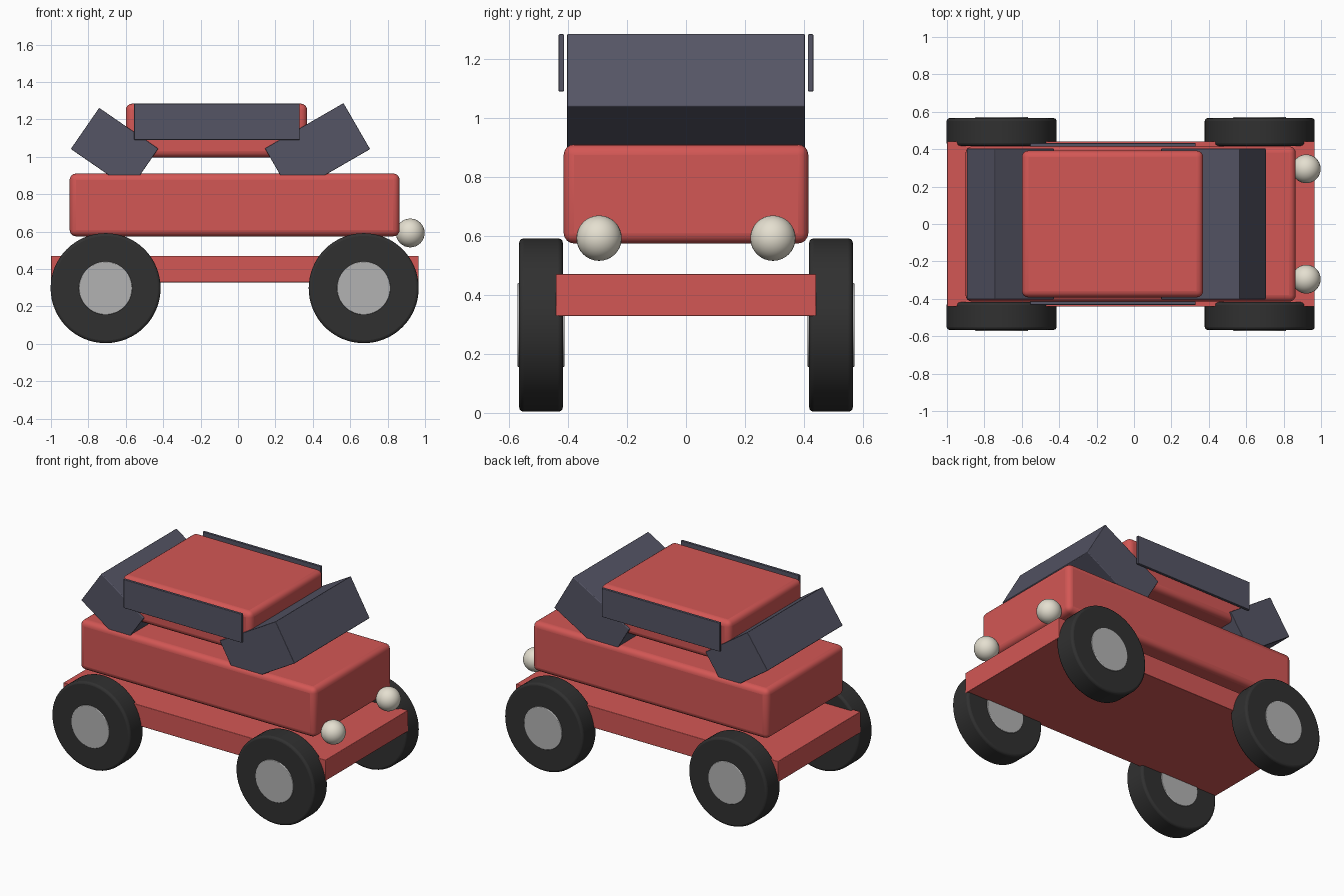
import bpy
from math import radians

if "Cube" in bpy.data.objects:
    bpy.data.objects.remove(bpy.data.objects["Cube"])


def material(name, rgb):
    m = bpy.data.materials.new(name)
    m.diffuse_color = (*rgb, 1)
    m.use_nodes = True
    m.node_tree.nodes["Principled BSDF"].inputs["Base Color"].default_value = m.diffuse_color
    return m


RED = material("red_paint", (0.65, 0.095, 0.09))
GLASS = material("dark_glass", (0.09, 0.09, 0.13))
RUBBER = material("rubber", (0.03, 0.03, 0.03))
METAL = material("hub_metal", (0.45, 0.45, 0.45))
CREAM = material("lamp_cream", (0.78, 0.74, 0.63))


def finish(name, mat, bevel=0, segments=4):
    """Name, colour, round and shade the active object."""
    ob = bpy.context.object
    ob.name = name
    ob.data.materials.append(mat)
    bpy.ops.object.transform_apply(location=False, rotation=True, scale=True)
    if bevel:
        mod = ob.modifiers.new("rounding", 'BEVEL')
        mod.width = bevel
        mod.segments = segments
        mod.limit_method = 'ANGLE'
        bpy.ops.object.shade_smooth_by_angle(angle=radians(35))
    return ob


def box(name, centre, size, mat, bevel=0, tilt=0):
    bpy.ops.mesh.primitive_cube_add(size=1, location=centre, rotation=(0, radians(tilt), 0))
    bpy.context.object.scale = size
    return finish(name, mat, bevel)


def disc(name, centre, radius, width, mat, bevel):
    bpy.ops.mesh.primitive_cylinder_add(vertices=64, radius=radius, depth=width,
                                        location=centre, rotation=(radians(90), 0, 0))
    return finish(name, mat, bevel, 3)


# Chassis, body and roof
box("chassis", (-0.017, 0, 0.40), (1.965, 0.884, 0.142), RED, 0.004)
box("body", (-0.018, 0, 0.743), (1.765, 0.83, 0.336), RED, 0.035)
box("roof", (-0.115, 0, 1.141), (0.97, 0.785, 0.288), RED, 0.035)

# Tilted window blocks, sunk into the body
box("windscreen", (0.425, 0, 1.043), (0.485, 0.806, 0.284), GLASS, 0.004, tilt=-30)
box("rear_window", (-0.66, 0, 1.043), (0.384, 0.806, 0.267), GLASS, 0.004, tilt=34.6)

for side, s in (("right", -1), ("left", 1)):
    # Side window panels
    box(f"side_window_{side}", (-0.113, s * 0.423, 1.188), (0.885, 0.018, 0.194), GLASS, 0.003)

    # Wheels with hubs
    for end, x in (("rear", -0.708), ("front", 0.672)):
        disc(f"wheel_{end}_{side}", (x, s * 0.492, 0.298), 0.294, 0.148, RUBBER, 0.015)
        disc(f"hub_{end}_{side}", (x, s * 0.492, 0.298), 0.142, 0.16, METAL, 0.004)

    # Headlamps
    bpy.ops.mesh.primitive_uv_sphere_add(segments=32, ring_count=16, radius=0.077,
                                         location=(0.921, s * 0.295, 0.593))
    finish(f"headlamp_{side}", CREAM)
    bpy.ops.object.shade_smooth()
